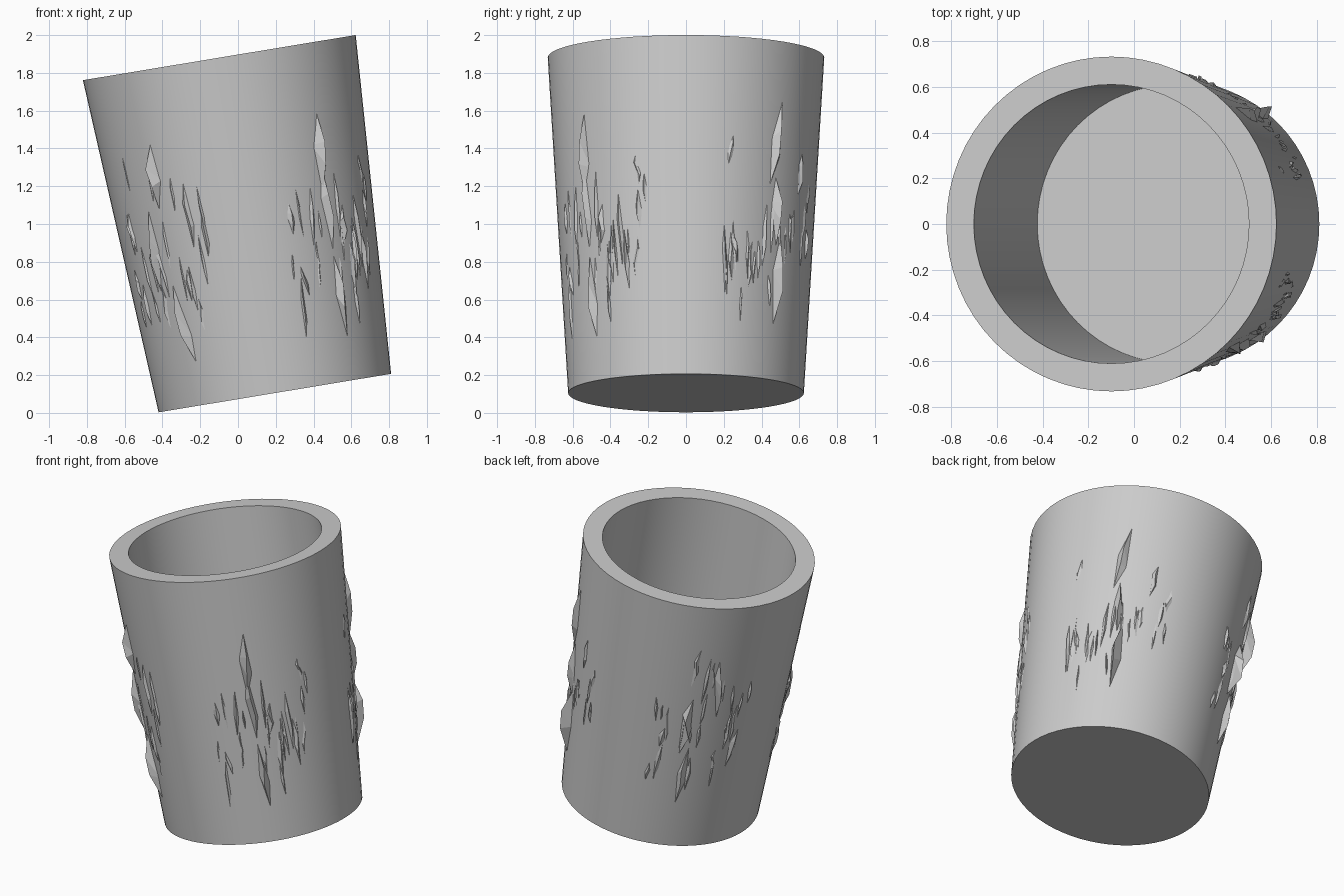
import bpy, bmesh, math, random
from mathutils import Matrix, Vector

cube = bpy.data.objects.get("Cube")
if cube:
    bpy.data.objects.remove(cube, do_unlink=True)

random.seed(11)
HEIGHT, R_BOTTOM, R_TOP, R_INNER, FLOOR = 1.80, 0.624, 0.732, 0.61, 0.10
TILT = Matrix.Translation((0.195, 0, 0.105)) @ Matrix.Rotation(math.radians(-9.4), 4, 'Y')

grey = bpy.data.materials.new("plain_grey")
grey.use_nodes = True
grey.diffuse_color = (0.6, 0.6, 0.6, 1)
grey.node_tree.nodes["Principled BSDF"].inputs["Base Color"].default_value = (0.6, 0.6, 0.6, 1)


def add_object(name, bm):
    bmesh.ops.recalc_face_normals(bm, faces=bm.faces)
    mesh = bpy.data.meshes.new(name)
    bm.to_mesh(mesh)
    bm.free()
    mesh.materials.append(grey)
    obj = bpy.data.objects.new(name, mesh)
    bpy.context.collection.objects.link(obj)
    obj.matrix_world = TILT
    return obj


def on_wall(angle, height, lift):
    """Point on the tapered outer wall, raised outward by lift."""
    r = R_BOTTOM + (R_TOP - R_BOTTOM) * height / HEIGHT + lift
    return Vector((r * math.cos(angle), r * math.sin(angle), height))


# Hollow tapered cup, turned from a half profile
bm = bmesh.new()
profile = [(0, 0), (R_BOTTOM, 0), (R_TOP, HEIGHT), (R_INNER, HEIGHT), (R_INNER, FLOOR), (0, FLOOR)]
verts = [bm.verts.new((r, 0, z)) for r, z in profile]
edges = [bm.edges.new(pair) for pair in zip(verts, verts[1:])]
bmesh.ops.spin(bm, geom=verts + edges, cent=(0, 0, 0), axis=(0, 0, 1),
               angle=math.tau, steps=64, use_duplicate=False)
bmesh.ops.remove_doubles(bm, verts=bm.verts, dist=0.0005)
cup = add_object("cup", bm)
bpy.context.view_layer.objects.active = cup
cup.select_set(True)
bpy.ops.object.shade_smooth_by_angle(angle=math.radians(30))
cup.select_set(False)


# Splinters: long, lopsided diamonds standing slightly off the wall
def add_splinter(bm, angle, height, length, width, lift):
    skew = random.uniform(-0.6, 0.6) * width
    half = width / 2 / R_BOTTOM
    lean = skew / R_BOTTOM
    ring = [on_wall(angle - lean, height - length / 2, -0.01),
            on_wall(angle + half, height - length * random.uniform(0, 0.2), -0.01),
            on_wall(angle + lean, height + length / 2, -0.01),
            on_wall(angle - half, height + length * random.uniform(0, 0.2), -0.01)]
    base = [bm.verts.new(p) for p in ring]
    peaks = [bm.verts.new(on_wall(angle + half * random.uniform(-0.5, 0.5),
                                  height + side * length * 0.12, lift)) for side in (-1, 1)]
    low, high = peaks
    a, b, c, d = base
    for face in ((a, b, low), (b, high, low), (b, c, high), (c, d, high), (d, low, high), (d, a, low)):
        bm.faces.new(face)
    bm.faces.new((d, c, b, a))


names = ("back_left", "back_right", "front_right", "front_left")
for i, name in enumerate(names):
    bm = bmesh.new()
    middle = math.radians(45 + 90 * i)
    # Fine splinters scattered over the band
    for _ in range(26):
        add_splinter(bm, middle + math.radians(random.uniform(-27, 27)),
                     random.triangular(0.3, 1.35, 0.75), random.uniform(0.2, 0.55),
                     random.uniform(0.02, 0.06), random.uniform(0.003, 0.016))
    # A few large fins along the middle of the band
    for height in (0.5, 0.85, 1.2):
        add_splinter(bm, middle + math.radians(random.uniform(-9, 9)),
                     height + random.uniform(-0.1, 0.1), random.uniform(0.4, 0.55),
                     0.07, random.uniform(0.03, 0.06))
    add_object(name + "_splinters", bm)
